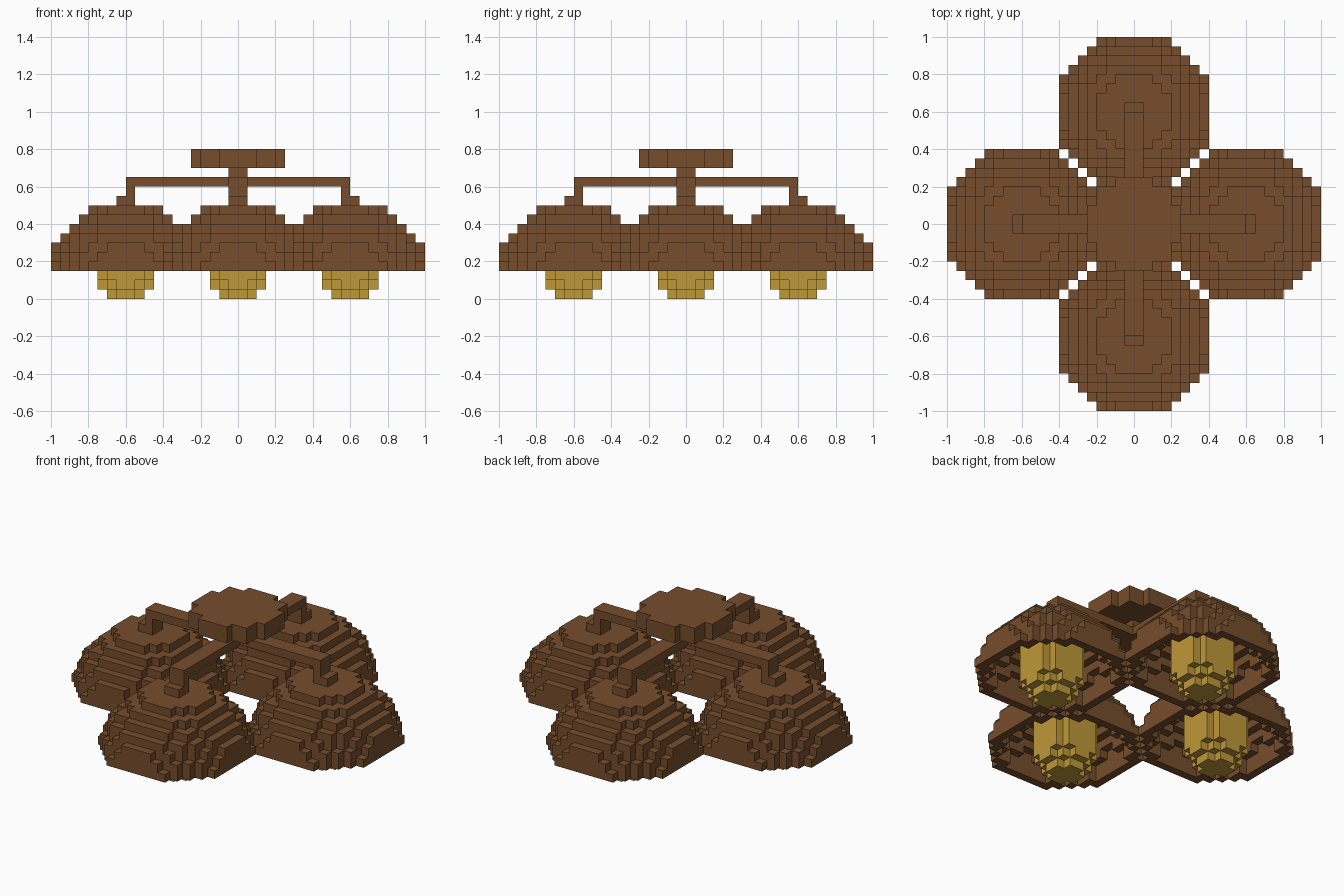
import bpy, bmesh
from itertools import product

if "Cube" in bpy.data.objects:
    bpy.data.objects.remove(bpy.data.objects["Cube"])

V = 0.05  # block size


def material(name, rgb):
    m = bpy.data.materials.new(name)
    m.diffuse_color = (*rgb, 1)
    m.use_nodes = True
    m.node_tree.nodes["Principled BSDF"].inputs["Base Color"].default_value = m.diffuse_color
    return m


brown = material("brown wood", (0.18, 0.075, 0.025))
gold = material("bulb gold", (0.52, 0.315, 0.04))


def block_object(name, cells, mat, centre=(0, 0)):
    """Skin a set of unit cells, keeping only the exposed faces."""
    bm = bmesh.new()
    verts = {}

    def vert(p):
        if p not in verts:
            verts[p] = bm.verts.new((p[0] * V, p[1] * V, p[2] * V))
        return verts[p]

    for c in sorted(cells):
        for axis, side in product(range(3), (0, 1)):
            n = list(c)
            n[axis] += 2 * side - 1
            if tuple(n) in cells:
                continue
            a, b = (axis + 1) % 3, (axis + 2) % 3
            loop = []
            for da, db in ((0, 0), (1, 0), (1, 1), (0, 1)):
                p = list(c)
                p[axis] += side
                p[a] += da
                p[b] += db
                loop.append(vert(tuple(p)))
            bm.faces.new(loop if side else loop[::-1])
    mesh = bpy.data.meshes.new(name)
    bm.to_mesh(mesh)
    bm.free()
    mesh.materials.append(mat)
    ob = bpy.data.objects.new(name, mesh)
    ob.location = (centre[0], centre[1], 0)
    bpy.context.collection.objects.link(ob)


def disc(r2, z):
    return {(x, y, z) for x, y in product(range(-9, 9), repeat=2)
            if (x + 0.5) ** 2 + (y + 0.5) ** 2 <= r2}


def ball(r, zc, z0, z1):
    return set().union(*(disc(r * r - (z + 0.5 - zc) ** 2, z) for z in range(z0, z1)))


def box(x0, x1, y0, y1, z0, z1):
    return set(product(range(x0, x1), range(y0, y1), range(z0, z1)))


# Hollow domed shade, and bulb with a rounded lower end
shade = ball(8.5, 2, 3, 10) - ball(7.5, 2, 3, 9)
bulb = ball(3, 3, 0, 3) | set().union(*(disc(9, z) for z in range(3, 9)))

# Arm with a drop and a foot resting on the shade, along +x
arm = box(1, 12, -1, 1, 12, 13) | box(11, 12, -1, 1, 11, 12) | box(11, 13, -1, 1, 10, 11)

for i, (dx, dy) in enumerate(((1, 0), (0, 1), (-1, 0), (0, -1)), 1):
    block_object(f"shade_{i}", shade, brown, (dx * 0.6, dy * 0.6))
    block_object(f"bulb_{i}", bulb, gold, (dx * 0.6, dy * 0.6))
    turned = set()
    for x, y, z in arm:
        u, v = x + 0.5, y + 0.5
        turned.add((round(u * dx - v * dy - 0.5), round(u * dy + v * dx - 0.5), z))
    block_object(f"arm_{i}", turned, brown)

# Central stem and ceiling plate
block_object("stem", box(-1, 1, -1, 1, 12, 14), brown)
block_object("ceiling_plate", disc(25, 14) | disc(25, 15), brown)
